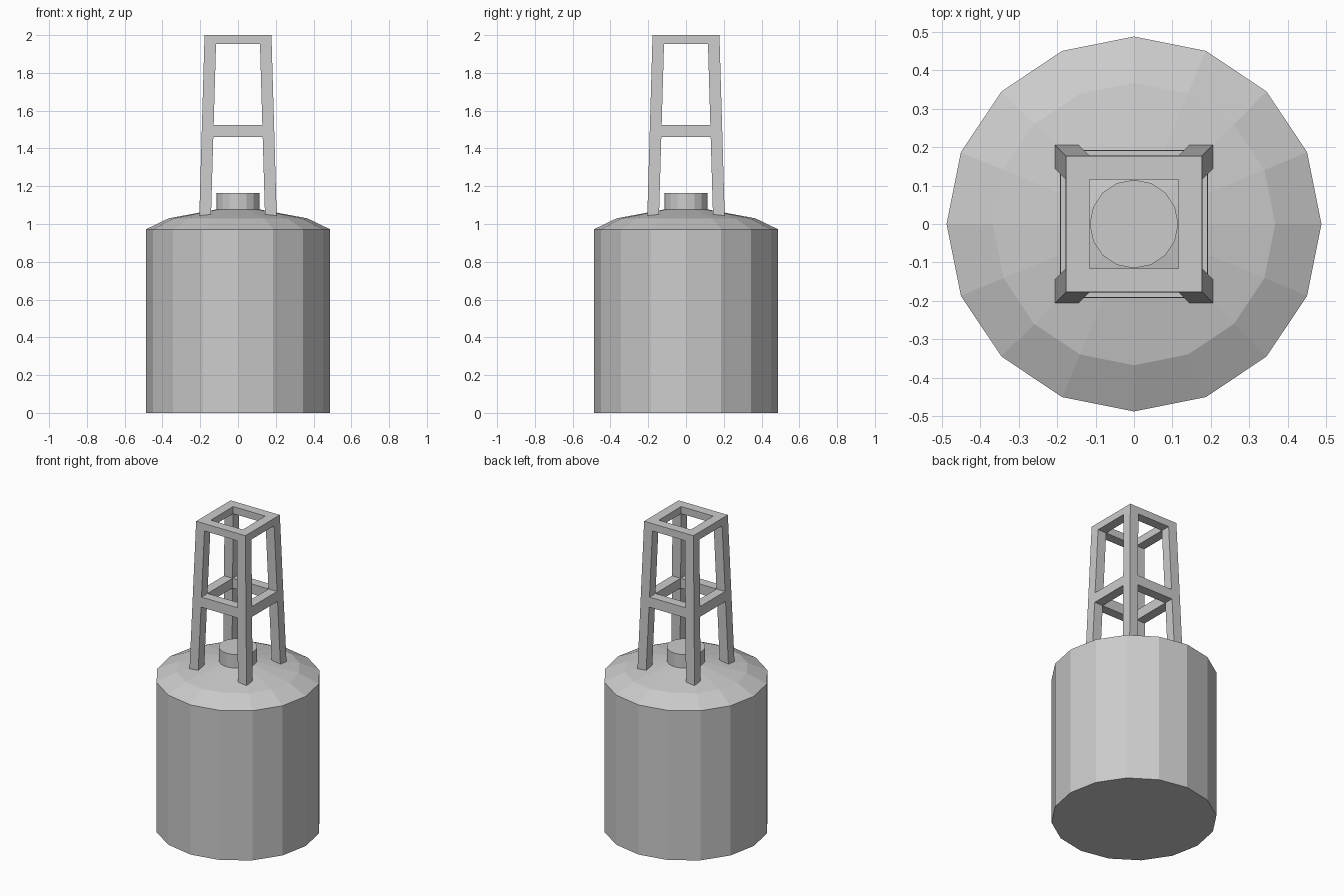
import bpy, bmesh, math

cube = bpy.data.objects.get("Cube")
if cube:
    bpy.data.objects.remove(cube, do_unlink=True)

COLOUR = (0.6, 0.6, 0.6, 1)
grey = bpy.data.materials.new("plain_grey")
grey.use_nodes = True
grey.diffuse_color = COLOUR
grey.node_tree.nodes["Principled BSDF"].inputs["Base Color"].default_value = COLOUR

SIDES = 16
BASE, TOP = 1.04, 2.0      # tower foot and top heights
BAR = 0.062                # tower bar thickness


def finish(name, bm):
    bmesh.ops.recalc_face_normals(bm, faces=bm.faces)
    mesh = bpy.data.meshes.new(name)
    bm.to_mesh(mesh)
    bm.free()
    mesh.materials.append(grey)
    obj = bpy.data.objects.new(name, mesh)
    bpy.context.collection.objects.link(obj)
    return obj


def bridge(bm, a, b):
    n = len(a)
    for i in range(n):
        bm.faces.new((a[i], a[(i + 1) % n], b[(i + 1) % n], b[i]))


def lathe(name, profile):
    """Closed faceted solid from (radius, height) pairs."""
    bm = bmesh.new()
    rings = []
    for r, z in profile:
        angles = [math.tau * i / SIDES for i in range(SIDES)]
        rings.append([bm.verts.new((r * math.cos(a), r * math.sin(a), z)) for a in angles])
    for a, b in zip(rings, rings[1:]):
        bridge(bm, a, b)
    bm.faces.new(rings[0])
    bm.faces.new(rings[-1])
    return finish(name, bm)


def outer(z):
    """Half width of the tapering tower at a height."""
    return 0.205 - 0.028 * (z - BASE) / (TOP - BASE)


def inner(z):
    return outer(z) - BAR


def prism(name, z0, z1, section, turn):
    """Solid between two heights, its section given by a function of height."""
    bm = bmesh.new()
    c, s = round(math.cos(turn)), round(math.sin(turn))
    loops = [[bm.verts.new((x * c - y * s, x * s + y * c, z)) for x, y in section(z)]
             for z in (z0, z1)]
    bridge(bm, *loops)
    bm.faces.new(loops[0])
    bm.faces.new(loops[1])
    return finish(name, bm)


def leg_section(z):
    i, o = inner(z), outer(z)
    return [(i, i), (o, i), (o, o), (i, o)]


def rail_section(z):
    i, o = inner(z), outer(z)
    return [(-i, -o), (i, -o), (i, -i), (-i, -i)]


# Drum with shallow domed lid, and the filler cap
lathe("drum", [(0.487, 0), (0.487, 0.972), (0.367, 1.03), (0.115, 1.077)])
lathe("filler_cap", [(0.115, 1.06), (0.115, 1.165)])

# Four leaning legs and the middle rails between them
RING = 1.953
for k, (corner, side) in enumerate([("back_left", "front"), ("back_right", "left"),
                                    ("front_right", "back"), ("front_left", "right")]):
    turn = k * math.pi / 2
    prism("leg_" + corner, BASE, RING, leg_section, turn)
    prism("middle_rail_" + side, 1.46, 1.525, rail_section, turn)

# Square ring on top of the legs
bm = bmesh.new()
corners = [(-1, -1), (1, -1), (1, 1), (-1, 1)]
loops = [[bm.verts.new((x * h, y * h, z)) for x, y in corners]
         for h, z in ((outer(RING), RING), (outer(TOP), TOP),
                      (inner(TOP), TOP), (inner(RING), RING))]
for j in range(4):
    bridge(bm, loops[j], loops[(j + 1) % 4])
finish("top_ring", bm)
